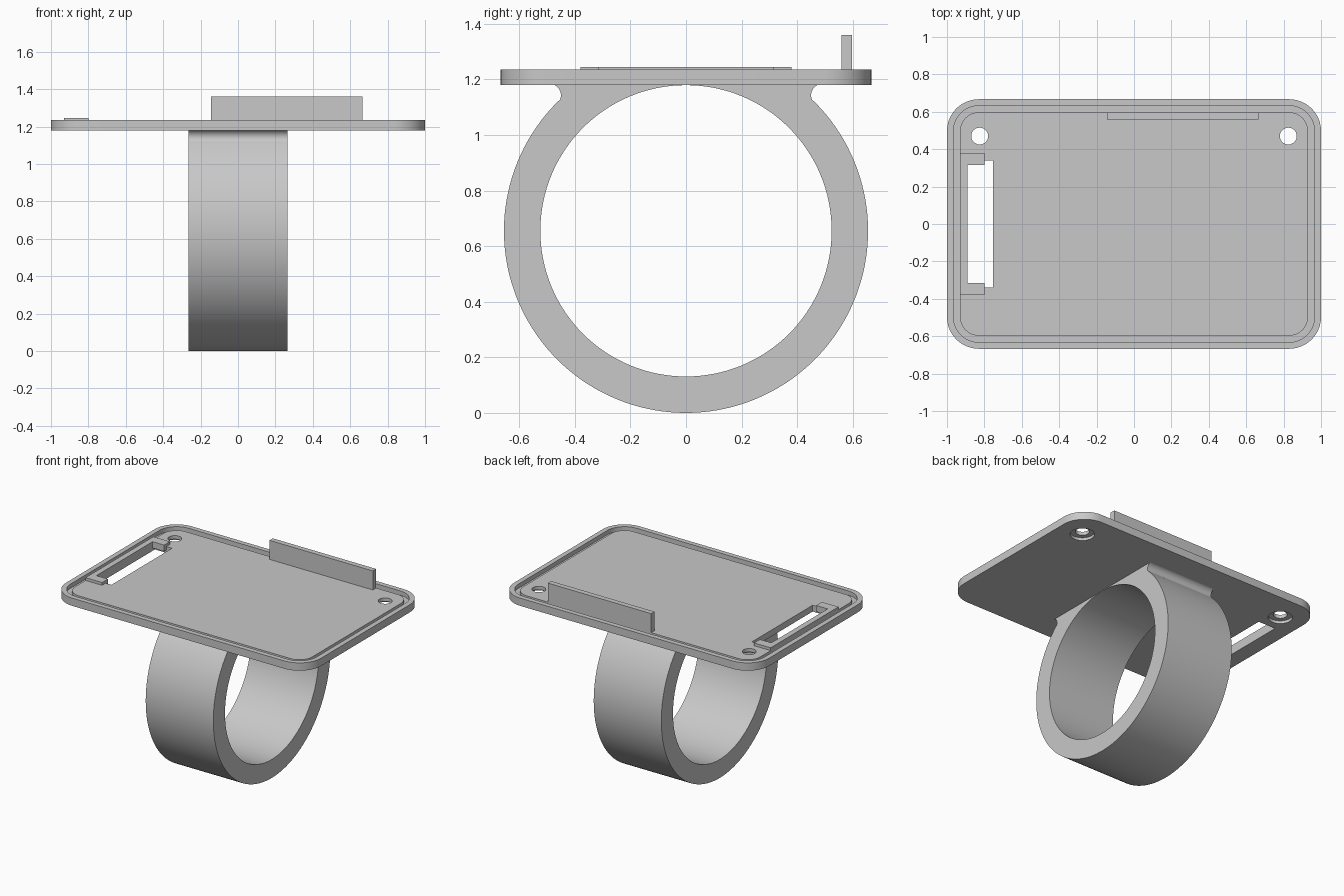
import bpy, bmesh
from math import sin, cos, radians

if "Cube" in bpy.data.objects:
    bpy.data.objects.remove(bpy.data.objects["Cube"], do_unlink=True)

GREY = (0.58, 0.58, 0.58, 1)
grey = bpy.data.materials.new("light grey plastic")
grey.use_nodes = True
grey.diffuse_color = GREY
grey.node_tree.nodes["Principled BSDF"].inputs["Base Color"].default_value = GREY


def arc(cx, cy, r, start, end, steps):
    angles = [radians(start + (end - start) * i / steps) for i in range(steps + 1)]
    return [(cx + r * cos(a), cy + r * sin(a)) for a in angles]


def rounded_rect(hx, hy, r):
    corners = [(1, 1, 0), (-1, 1, 90), (-1, -1, 180), (1, -1, 270)]
    return [p for sx, sy, a in corners
            for p in arc(sx * (hx - r), sy * (hy - r), r, a, a + 90, 12)]


def loft(name, loops):
    """Skin a stack of matching 3D loops and cap both ends."""
    bm = bmesh.new()
    rings = [[bm.verts.new(p) for p in loop] for loop in loops]
    for a, b in zip(rings, rings[1:]):
        for i in range(len(a)):
            j = (i + 1) % len(a)
            bm.faces.new((a[i], a[j], b[j], b[i]))
    bm.faces.new(rings[0])
    bm.faces.new(rings[-1])
    bmesh.ops.recalc_face_normals(bm, faces=bm.faces)
    mesh = bpy.data.meshes.new(name)
    bm.to_mesh(mesh)
    bm.free()
    obj = bpy.data.objects.new(name, mesh)
    mesh.materials.append(grey)
    bpy.context.collection.objects.link(obj)
    return obj


def prism_z(name, outline, z0, z1):
    return loft(name, [[(x, y, z) for x, y in outline] for z in (z0, z1)])


def prism_x(name, outline, half):
    return loft(name, [[(x, y, z) for y, z in outline] for x in (-half, half)])


def box(name, x0, x1, y0, y1, z0, z1):
    return prism_z(name, [(x0, y0), (x1, y0), (x1, y1), (x0, y1)], z0, z1)


def activate(obj):
    bpy.ops.object.select_all(action='DESELECT')
    obj.select_set(True)
    bpy.context.view_layer.objects.active = obj


def cut(obj, cutter):
    mod = obj.modifiers.new("cut", 'BOOLEAN')
    mod.operation = 'DIFFERENCE'
    mod.solver = 'EXACT'
    mod.object = cutter
    activate(obj)
    bpy.ops.object.modifier_apply(modifier=mod.name)
    bpy.data.objects.remove(cutter, do_unlink=True)


def smooth(obj):
    activate(obj)
    bpy.ops.object.shade_smooth_by_angle(angle=radians(30))


# Rounded plate with a raised rim and a shallow groove around the floor
BOTTOM, RIM, GROOVE, FLOOR = 1.18, 1.235, 1.205, 1.225
steps = [(0, BOTTOM), (0, RIM), (0.035, RIM), (0.035, GROOVE),
         (0.07, GROOVE), (0.07, FLOOR)]
plate = loft("plate", [[(x, y, z) for x, y in
                        rounded_rect(1 - d, 0.667 - d, 0.17 - d)] for d, z in steps])

# Slot and the two counterbored screw holes
cut(plate, box("slot_cutter", -0.89, -0.755, -0.34, 0.34, 1.1, 1.3))
for x in (-0.825, 0.825):
    for r, top in ((0.045, 1.3), (0.078, 1.2)):
        circle = arc(x, 0.47, r, 0, 360, 40)[:-1]
        cut(plate, prism_z("hole_cutter", circle, 1.1, top))
smooth(plate)

# C-shaped bracket around the slot
bracket = [(-0.93, -0.38), (-0.80, -0.38), (-0.80, -0.315), (-0.89, -0.315),
           (-0.89, 0.315), (-0.80, 0.315), (-0.80, 0.38), (-0.93, 0.38)]
prism_z("slot_bracket", bracket, 1.2, 1.245)

# Upright tab at the back
box("back_tab", -0.145, 0.665, 0.56, 0.597, 1.2, 1.36)

# Finger ring with filleted neck under the plate
CENTRE = 0.655
fillet = [(0.49, 1.19)] + arc(0.49, 1.143, 0.04, 90, 205, 12)
band = arc(0, CENTRE, 0.655, 45, -225, 108)
mirrored = [(-y, z) for y, z in reversed(fillet)]
ring = prism_x("finger_ring", fillet + band + mirrored, 0.265)
bore = arc(0, CENTRE, 0.524, 0, 360, 128)[:-1]
cut(ring, prism_x("bore_cutter", bore, 0.4))
smooth(ring)
